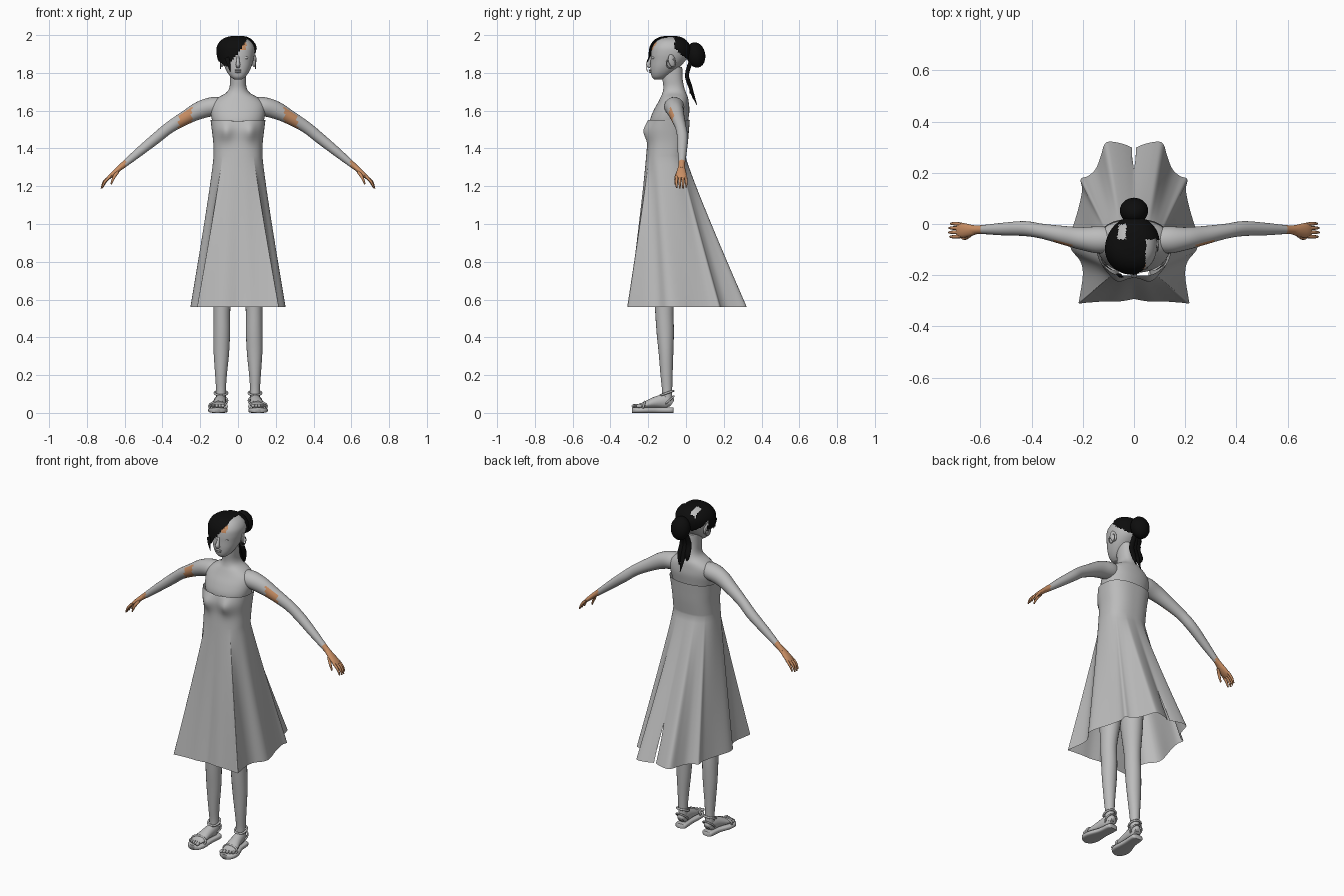
import bpy, bmesh, math
from mathutils import Vector, Matrix

if "Cube" in bpy.data.objects:
    bpy.data.objects.remove(bpy.data.objects["Cube"])


def material(name, rgb):
    m = bpy.data.materials.new(name)
    m.diffuse_color = (*rgb, 1)
    m.use_nodes = True
    m.node_tree.nodes["Principled BSDF"].inputs["Base Color"].default_value = m.diffuse_color
    return m


GREY = material("plain grey", (0.5, 0.5, 0.5))
SKIN = material("orange skin", (0.6, 0.28, 0.13))
BLACK = material("black hair", (0.004, 0.004, 0.004))


def finish(name, bm, mats, rule=None):
    bmesh.ops.recalc_face_normals(bm, faces=bm.faces)
    bm.normal_update()
    if rule:
        for f in bm.faces:
            f.material_index = rule(f)
    me = bpy.data.meshes.new(name)
    bm.to_mesh(me)
    bm.free()
    ob = bpy.data.objects.new(name, me)
    bpy.context.collection.objects.link(ob)
    for m in mats:
        me.materials.append(m)
    bpy.ops.object.select_all(action='DESELECT')
    ob.select_set(True)
    bpy.context.view_layer.objects.active = ob
    bpy.ops.object.shade_smooth_by_angle(angle=math.radians(55))
    return ob


def spline(rows, n):
    """Catmull-Rom through tuples, n steps per span."""
    out = []
    for i in range(len(rows) - 1):
        quad = (rows[max(i - 1, 0)], rows[i], rows[i + 1], rows[min(i + 2, len(rows) - 1)])
        for k in range(n):
            t = k / n
            out.append(tuple(0.5 * (2 * b + (c - a) * t + (2*a - 5*b + 4*c - d) * t*t
                                    + (3*b - a - 3*c + d) * t**3) for a, b, c, d in zip(*quad)))
    return out + [tuple(rows[-1])]


def power(v, p):
    return math.copysign(abs(v) ** p, v)


def section(a, hx, yf, yb, p):
    return (hx * power(math.sin(a), p),
            (yf + yb) / 2 - (yb - yf) / 2 * power(math.cos(a), p))


def skin_rings(rings):
    bm = bmesh.new()
    vs = [[bm.verts.new(p) for p in r] for r in rings]
    n = len(vs[0])
    for r, s in zip(vs, vs[1:]):
        for i in range(n):
            bm.faces.new((r[i], r[(i+1) % n], s[(i+1) % n], s[i]))
    bm.faces.new(vs[0])
    bm.faces.new(vs[-1])
    return bm


def stack(rows, n, segs, p=0.9):
    """Horizontal sections (z, half width, front y, back y)."""
    return skin_rings([[(*section(2*math.pi*i/segs, hx, yf, yb, p), z) for i in range(segs)]
                       for z, hx, yf, yb in spline(rows, n)])


def tube(name, pts, mats, ref=(0, 0, 1), segs=14, n=4, p=1, rule=None):
    """Tapered limb through points (x, y, z, radius along side[, other radius])."""
    rows = spline([q if len(q) == 5 else (*q, q[3]) for q in pts], n)
    rings = []
    for i, q in enumerate(rows):
        t = Vector(rows[min(i+1, len(rows)-1)][:3]) - Vector(rows[max(i-1, 0)][:3])
        u = t.normalized().cross(Vector(ref)).normalized()
        v = u.cross(t.normalized())
        rings.append([Vector(q[:3]) + u * q[3] * power(math.cos(a), p) + v * q[4] * power(math.sin(a), p)
                      for a in (2*math.pi*k/segs for k in range(segs))])
    return finish(name, skin_rings(rings), mats, rule)


def ball(name, loc, size, mat, rot=(0, 0, 0)):
    bm = bmesh.new()
    m = Matrix.LocRotScale(Vector(loc), Matrix.Rotation(rot[2], 3, 'Z') @ Matrix.Rotation(rot[0], 3, 'X'), Vector(size))
    bmesh.ops.create_uvsphere(bm, u_segments=18, v_segments=12, radius=1, matrix=m)
    return finish(name, bm, [mat])


def hoop(name, loc, ra, rb, r, axis_u, axis_v, mat):
    """Ring in the plane of two axes."""
    u, v, c = Vector(axis_u).normalized(), Vector(axis_v).normalized(), Vector(loc)
    w = u.cross(v)
    bm = bmesh.new()
    vs = []
    for i in range(24):
        a = math.tau * i / 24
        d = u * math.cos(a) + v * math.sin(a)
        o = c + u * math.cos(a) * ra + v * math.sin(a) * rb
        vs.append([bm.verts.new(o + r * (d * math.cos(b) + w * math.sin(b)))
                   for b in (math.tau * k / 8 for k in range(8))])
    for i in range(24):
        for k in range(8):
            j, l = (i + 1) % 24, (k + 1) % 8
            bm.faces.new((vs[i][k], vs[j][k], vs[j][l], vs[i][l]))
    return finish(name, bm, [mat])


# Dress: fitted bodice flowing into a fluted hem with a slit at the back
half_hem = [(0, .295), (.04, .312), (.09, .322), (.115, .312), (.13, .265), (.15, .215), (.18, .187),
            (.208, .175), (.203, .13), (.22, .05), (.25, -.05), (.245, -.1), (.21, -.145),
            (.2, -.2), (.213, -.29), (.215, -.31), (.19, -.308), (.12, -.303), (.06, -.303), (0, -.293)]
half = spline(half_hem, 4)
hem = half + [(-x, y) for x, y in reversed(half[:-1])]
bodice = spline([(1.55, .145, -.2, .02), (1.5, .139, -.21, .016), (1.43, .131, -.206, .01),
                 (1.35, .13, -.212, 0)], 5)
skirt = [(1.35 - .79 * k / 24, .13, -.212, 0) for k in range(1, 25)]
bm = bmesh.new()
grid = []
for z, hx, yf, yb in bodice + skirt:
    w = max(0, (1.35 - z) / .79) ** 1.06
    row = []
    for i, (x0, y0) in enumerate(hem):
        x, y = section(math.atan2(x0, -y0), hx, yf, yb, .8)
        if y < -.1:
            y -= .022 * math.exp(-((abs(x) - .065) / .035) ** 2 - ((z - 1.49) / .05) ** 2)
        x, y = x + (x0 - x) * w, y + (y0 - y) * w
        if i in (0, len(hem) - 1):
            x = (1 if i == 0 else -1) * .012 * max(0, (.77 - z) / .21)
        dip = .012 * math.exp(-(x / .03) ** 2) if z > 1.549 and y < -.1 else 0
        row.append(bm.verts.new((x, y, z - dip)))
    grid.append(row)
for r, s in zip(grid, grid[1:]):
    for i in range(len(hem) - 1):
        bm.faces.new((r[i], r[i+1], s[i+1], s[i]))
bmesh.ops.remove_doubles(bm, verts=bm.verts, dist=.0004)
finish("dress", bm, [GREY])

# Upper body and neck
finish("torso", stack([(1.42, .115, -.185, -.005), (1.5, .125, -.188, .005), (1.55, .138, -.19, .012),
                       (1.6, .145, -.172, .018), (1.64, .138, -.15, .015), (1.67, .105, -.135, .01),
                       (1.695, .062, -.124, 0), (1.725, .045, -.12, -.01), (1.77, .043, -.125, -.018),
                       (1.83, .043, -.13, -.02)], 4, 36), [GREY])

# Head, with a bare skin patch at the forehead
head_rows = [(1.765, .02, -.168, -.125), (1.778, .038, -.18, -.1), (1.80, .055, -.186, -.07),
             (1.83, .07, -.188, -.035), (1.865, .081, -.187, -.003), (1.90, .088, -.186, .012),
             (1.935, .087, -.18, .012), (1.965, .07, -.16, -.008), (1.983, .042, -.13, -.038),
             (1.99, .006, -.09, -.075)]
finish("head", stack(head_rows, 5, 56), [GREY, SKIN], lambda f: int(
    f.calc_center_median().y < -.1 and abs(f.calc_center_median().x - .018) < .026
    and 1.922 < f.calc_center_median().z < 1.96))
tube("nose", [(0, -.184, 1.888, .006), (0, -.193, 1.86, .009), (0, -.2, 1.843, .012),
              (0, -.188, 1.833, .01)], [GREY], ref=(0, 1, 0))
ball("upper_lip", (0, -.189, 1.814), (.02, .008, .005), GREY)
ball("lower_lip", (0, -.188, 1.805), (.016, .008, .005), GREY)
for s, side in ((1, "left"), (-1, "right")):
    ball(side + "_eye", (s*.037, -.171, 1.88), (.017, .009, .008), GREY)
    ball(side + "_ear", (s*.086, -.075, 1.865), (.009, .02, .034), GREY, (.25, 0, s*.4))
    hoop(side + "_earring", (s*.092, -.08, 1.85), .024, .026, .003, (0, 1, 0), (0, 0, 1), GREY)


# Hair: swept fringe over one eye, tied back with partings showing the scalp
def is_hair(c):
    x, y, z = c
    if y < -.06:
        edge = 1.83 + (x + .05) * 1.5 if x > -.05 else 1.83 - (x + .05) * .8
        return x < .045 and z > edge
    if -.06 < x < -.03 and y < .0:
        return False
    return z > 1.93 - .9 * (y + .06)


d = .012
bm = stack([(1.86 + (z - 1.86) * 1.05, hx + d, yf - d, yb + d) for z, hx, yf, yb in head_rows], 6, 72)
bmesh.ops.delete(bm, geom=[f for f in bm.faces if not is_hair(f.calc_center_median())], context='FACES')
for v in bm.verts:
    if v.co.x < 0:
        v.co.x *= 1 + .14 * min(1, max(0, -v.co.y / .1))
finish("hair_cap", bm, [BLACK])
ball("hair_bun", (0, .052, 1.895), (.056, .05, .068), BLACK, (.2, 0, 0))
tube("fringe_strand", [(-.06, -.196, 1.88, .012, .004), (-.05, -.207, 1.85, .009, .003),
                       (-.042, -.206, 1.805, .001)], [BLACK], ref=(0, 1, 0), segs=8)
for i, (x, end) in enumerate([(-.022, 1.69), (0, 1.63), (.02, 1.66)]):
    tube(f"ponytail_{i}", [(x*.6, .03, 1.87, .012), (x, .005, 1.79, .017, .011), (x*1.2, .025, 1.72, .016, .01),
                           (x*.9, .075 - (end - 1.6) * .6, end, .002)], [BLACK], ref=(0, 1, 0), segs=10)


# Limbs, built for each side
def arm_rule(f):
    c, n = f.calc_center_median(), f.normal
    x = abs(c.x)
    return int(x > .595 or (.245 < x < .315 and n.y < -.3 and n.z < .5))


for s, side in ((1, "left"), (-1, "right")):
    def flip(pts):
        return [(s * q[0], *q[1:]) for q in pts]

    tube(side + "_arm", flip([(.06, -.06, 1.62, .04, .045), (.13, -.062, 1.622, .053, .05),
                              (.2, -.057, 1.603, .045, .047), (.27, -.045, 1.567, .037, .038),
                              (.36, -.028, 1.513, .029, .031), (.43, -.018, 1.457, .029, .029),
                              (.52, -.02, 1.384, .024, .024), (.6, -.022, 1.318, .017, .017),
                              (.635, -.023, 1.29, .019, .014)]),
         [GREY, SKIN], segs=24, n=6, rule=arm_rule)
    tube(side + "_palm", flip([(.615, -.023, 1.307, .016, .014), (.64, -.025, 1.285, .023, .014),
                               (.672, -.025, 1.256, .029, .012), (.69, -.025, 1.24, .024, .008)]), [SKIN])
    for i in range(4):
        y = -.048 + .0155 * i
        k = (.0, .008, .006, -.006)[i]
        tube(f"{side}_finger_{i}", flip([(.675, y, 1.253, .0075), (.704 + k/2, y * 1.1 + .003, 1.225, .007),
                                         (.719 + k/2, y * 1.1 + .003, 1.192 - k/2, .004)]), [SKIN], segs=8)
    tube(side + "_thumb", flip([(.638, -.038, 1.277, .01), (.658, -.054, 1.245, .008),
                                (.672, -.056, 1.21, .004)]), [SKIN], segs=8)
    tube(side + "_leg", flip([(.09, -.1, .05, .026, .028), (.09, -.1, .12, .026, .027),
                              (.09, -.103, .2, .031, .032), (.088, -.106, .32, .041, .039),
                              (.086, -.11, .43, .044, .046), (.085, -.115, .56, .045, .05),
                              (.075, -.11, .75, .06, .07), (.065, -.1, 1.0, .062, .085)]),
         [GREY], ref=(0, 1, 0), segs=20)
    # Foot and sandal
    tube(side + "_foot", flip([(.088, -.074, .05, .018, .02), (.09, -.1, .062, .028, .04),
                               (.097, -.165, .055, .034, .03), (.106, -.225, .04, .041, .016),
                               (.11, -.258, .036, .036, .01)]), [GREY])
    for i in range(5):
        ball(f"{side}_toe_{i}", (s * (.08 + .016*i), -.272 + .006 * i, .037),
             (.0095 - .0008*i, .016, .01), GREY)
    tube(side + "_sandal_sole", flip([(.088, -.068, .014, .02, .014), (.089, -.08, .014, .034, .014),
                                      (.095, -.15, .014, .036, .014), (.106, -.225, .014, .051, .014),
                                      (.108, -.268, .014, .043, .014), (.108, -.286, .014, .018, .014)]),
         [GREY], p=.55, segs=20)
    hoop(side + "_ankle_strap", (s*.09, -.101, .105), .033, .036, .006, (1, 0, 0), (0, 1, .35), GREY)
    hoop(side + "_toe_strap", (s*.106, -.225, .036), .046, .024, .006, (1, 0, 0), (0, .3, 1), GREY)
    hoop(side + "_heel_strap", (s*.09, -.09, .065), .034, .034, .005, (1, 0, 0), (0, 1, .9), GREY)
